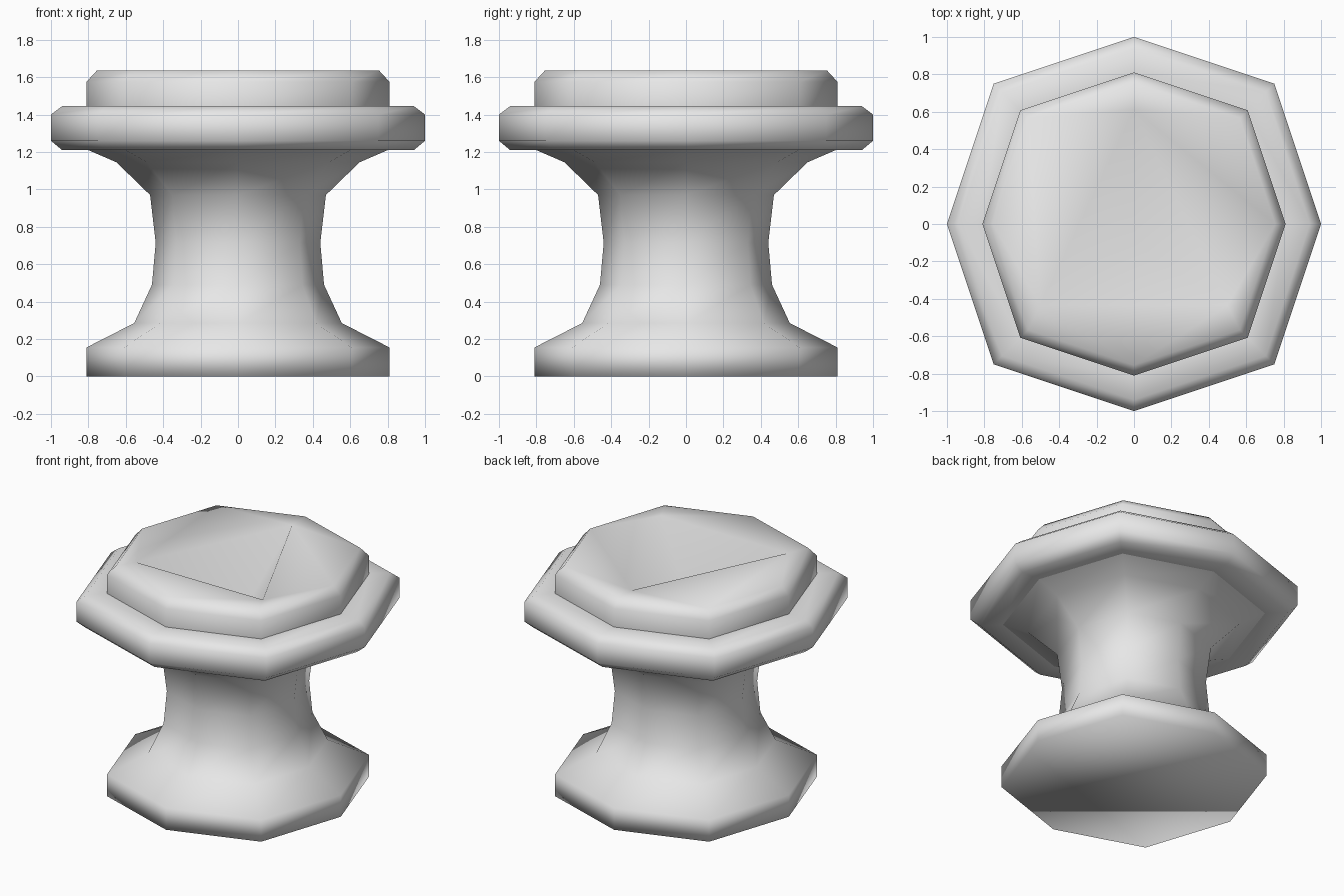
import bpy
import bmesh

if "Cube" in bpy.data.objects:
    bpy.data.objects.remove(bpy.data.objects["Cube"])

stone = bpy.data.materials.new("light_grey")
stone.use_nodes = True
stone.diffuse_color = (0.8, 0.8, 0.8, 1)
stone.node_tree.nodes["Principled BSDF"].inputs["Base Color"].default_value = (0.8, 0.8, 0.8, 1)

# Eight-sided plan: corners on the axes, diagonal corners pushed slightly outwards
D = 0.75
PLAN = [(1, 0), (D, D), (0, 1), (-D, D), (-1, 0), (-D, -D), (0, -1), (D, -D)]


def octagon_lathe(bm, profile):
    """Sweep (radius, height) points around the eight-sided plan; return the rings."""
    rings = [[bm.verts.new((x * r, y * r, z)) for x, y in PLAN] for r, z in profile]
    for low, high in zip(rings, rings[1:]):
        for i in range(8):
            j = (i + 1) % 8
            bm.faces.new((low[i], low[j], high[j], high[i]))
    return rings


def finish(name, bm):
    for face in bm.faces:
        face.smooth = True
    mesh = bpy.data.meshes.new(name)
    bm.to_mesh(mesh)
    bm.free()
    mesh.materials.append(stone)
    obj = bpy.data.objects.new(name, mesh)
    bpy.context.collection.objects.link(obj)


# Foot and waisted stem, closed underneath
bm = bmesh.new()
rings = octagon_lathe(bm, [(0.81, 0), (0.81, 0.155), (0.555, 0.285), (0.46, 0.49),
                           (0.44, 0.715), (0.47, 0.97), (0.65, 1.145), (0.80, 1.21)])
bm.faces.new(rings[0][::-1])
finish("foot_and_stem", bm)

# Wide bevelled collar
bm = bmesh.new()
octagon_lathe(bm, [(0.80, 1.21), (0.94, 1.21), (1, 1.26), (1, 1.4), (0.94, 1.445), (0.81, 1.445)])
finish("collar", bm)

# Crown with a flat top around a three-sided pit
bm = bmesh.new()
rim = octagon_lathe(bm, [(0.81, 1.445), (0.81, 1.575), (0.755, 1.635)])[-1]
back, left, right = [bm.verts.new((x, y, 1.63)) for x, y in [(0, 0.61), (-0.5, -0.435), (0.5, -0.435)]]
owners = [right, back, back, back, left, left, left, right]
for i in range(8):
    j = (i + 1) % 8
    a, b = owners[i], owners[j]
    bm.faces.new((rim[i], rim[j], b))
    if a is not b:
        bm.faces.new((rim[i], b, a))
pit = bm.verts.new((0, -0.1, 1.1))
for a, b in [(right, back), (back, left), (left, right)]:
    bm.faces.new((a, b, pit))
finish("crown", bm)
